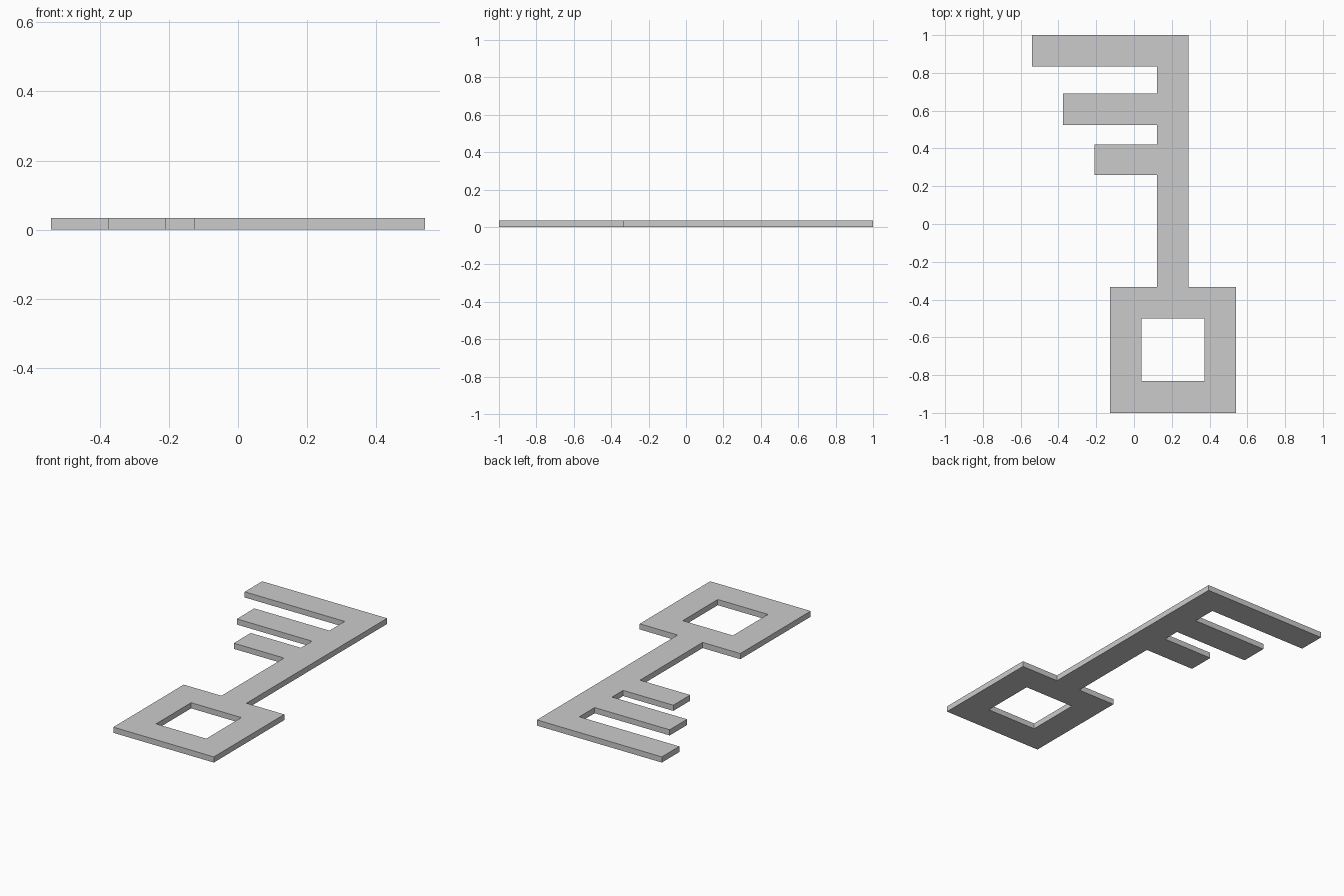
import bpy
import bmesh

if "Cube" in bpy.data.objects:
    bpy.data.objects.remove(bpy.data.objects["Cube"])

THICK = 0.034
SHAFT_L, SHAFT_R = 0.123, 0.289
# Each tooth: lower y, upper y, tip x
TEETH = [(0.26, 0.42, -0.21), (0.525, 0.69, -0.375), (0.835, 1.0, -0.54)]


def add_loop(bm, points):
    verts = [bm.verts.new((x, y, 0)) for x, y in points]
    return [bm.edges.new((a, verts[i - 1])) for i, a in enumerate(verts)]


# Outer outline: square bow, then the shaft with its stepped teeth
outline = [(SHAFT_L, -0.333), (-0.127, -0.333), (-0.127, -1.0), (0.54, -1.0),
           (0.54, -0.333), (SHAFT_R, -0.333), (SHAFT_R, 1.0)]
for low, high, tip in reversed(TEETH):
    if high < 1.0:
        outline.append((SHAFT_L, high))
    outline += [(tip, high), (tip, low), (SHAFT_L, low)]

# Square hole in the bow
hole = [(0.039, -0.832), (0.372, -0.832), (0.372, -0.5), (0.039, -0.5)]

# Fill the flat profile and extrude it into a plate
bm = bmesh.new()
edges = add_loop(bm, outline) + add_loop(bm, hole)
bmesh.ops.triangle_fill(bm, edges=edges, use_beauty=True, use_dissolve=False)
result = bmesh.ops.extrude_face_region(bm, geom=bm.faces[:], use_keep_orig=True)
top = [g for g in result["geom"] if isinstance(g, bmesh.types.BMVert)]
bmesh.ops.translate(bm, verts=top, vec=(0, 0, THICK))
bmesh.ops.recalc_face_normals(bm, faces=bm.faces[:])

mesh = bpy.data.meshes.new("key")
bm.to_mesh(mesh)
bm.free()
bpy.context.collection.objects.link(bpy.data.objects.new("key", mesh))
